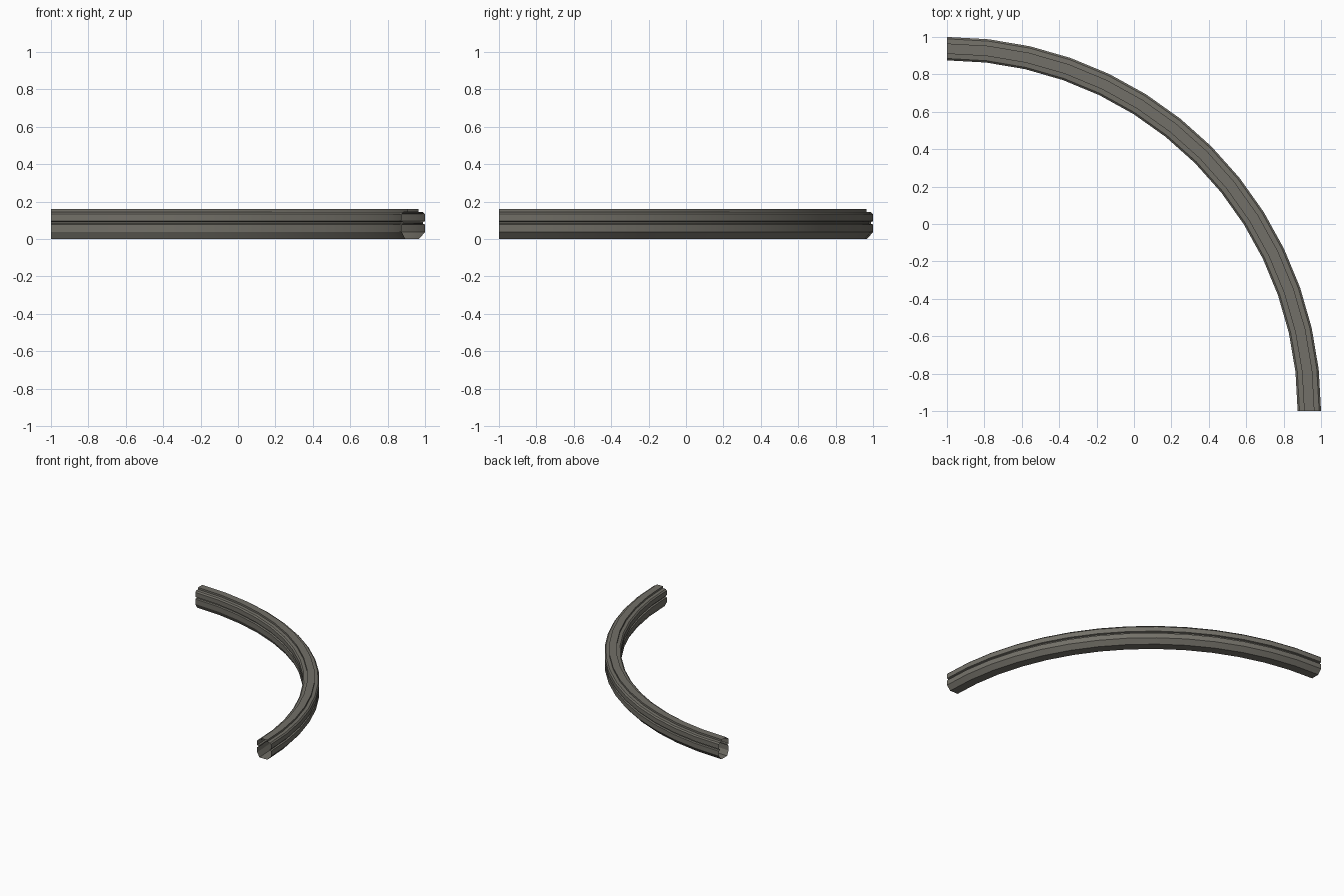
import bpy, bmesh, math

if "Cube" in bpy.data.objects:
    bpy.data.objects.remove(bpy.data.objects["Cube"])

# Single warm grey colour
mat = bpy.data.materials.new("warm grey")
mat.diffuse_color = (0.17, 0.162, 0.138, 1)
mat.use_nodes = True
mat.node_tree.nodes["Principled BSDF"].inputs["Base Color"].default_value = mat.diffuse_color

# Closed rail cross-section: (radial position, height), open at both ends
profile = [
    (1.895, 0.0), (1.968, 0.0), (2.0, 0.037),          # chamfered base
    (2.0, 0.078), (1.988, 0.082), (1.988, 0.091), (2.0, 0.095),   # outer groove
    (2.0, 0.133), (1.99, 0.143), (1.965, 0.145),       # outer shoulder
    (1.965, 0.16), (1.91, 0.16),                       # raised top strip
    (1.91, 0.145), (1.885, 0.143), (1.875, 0.133),     # inner shoulder
    (1.875, 0.095), (1.887, 0.091), (1.887, 0.082), (1.875, 0.078),  # inner groove
    (1.875, 0.037),
]
SEGMENTS = 14

# Sweep the profile through a quarter circle around the corner (-1, -1)
bm = bmesh.new()
rings = []
for i in range(SEGMENTS + 1):
    a = math.radians(90) * i / SEGMENTS
    rings.append([bm.verts.new((-1 + r * math.cos(a), -1 + r * math.sin(a), z))
                  for r, z in profile])
n = len(profile)
for ra, rb in zip(rings, rings[1:]):
    for j in range(n):
        k = (j + 1) % n
        bm.faces.new((ra[j], rb[j], rb[k], ra[k]))
for f in bm.faces:
    f.normal_flip()
bm.normal_update()
# Make sure the base faces down
if min(bm.faces, key=lambda f: f.calc_center_median().z).normal.z > 0:
    bmesh.ops.reverse_faces(bm, faces=bm.faces[:])

mesh = bpy.data.meshes.new("curved_rail")
bm.to_mesh(mesh)
bm.free()
mesh.materials.append(mat)
rail = bpy.data.objects.new("curved_rail", mesh)
bpy.context.collection.objects.link(rail)

# Smooth along the bend, sharp along the profile edges
bpy.context.view_layer.objects.active = rail
rail.select_set(True)
bpy.ops.object.shade_smooth_by_angle(angle=math.radians(15))
